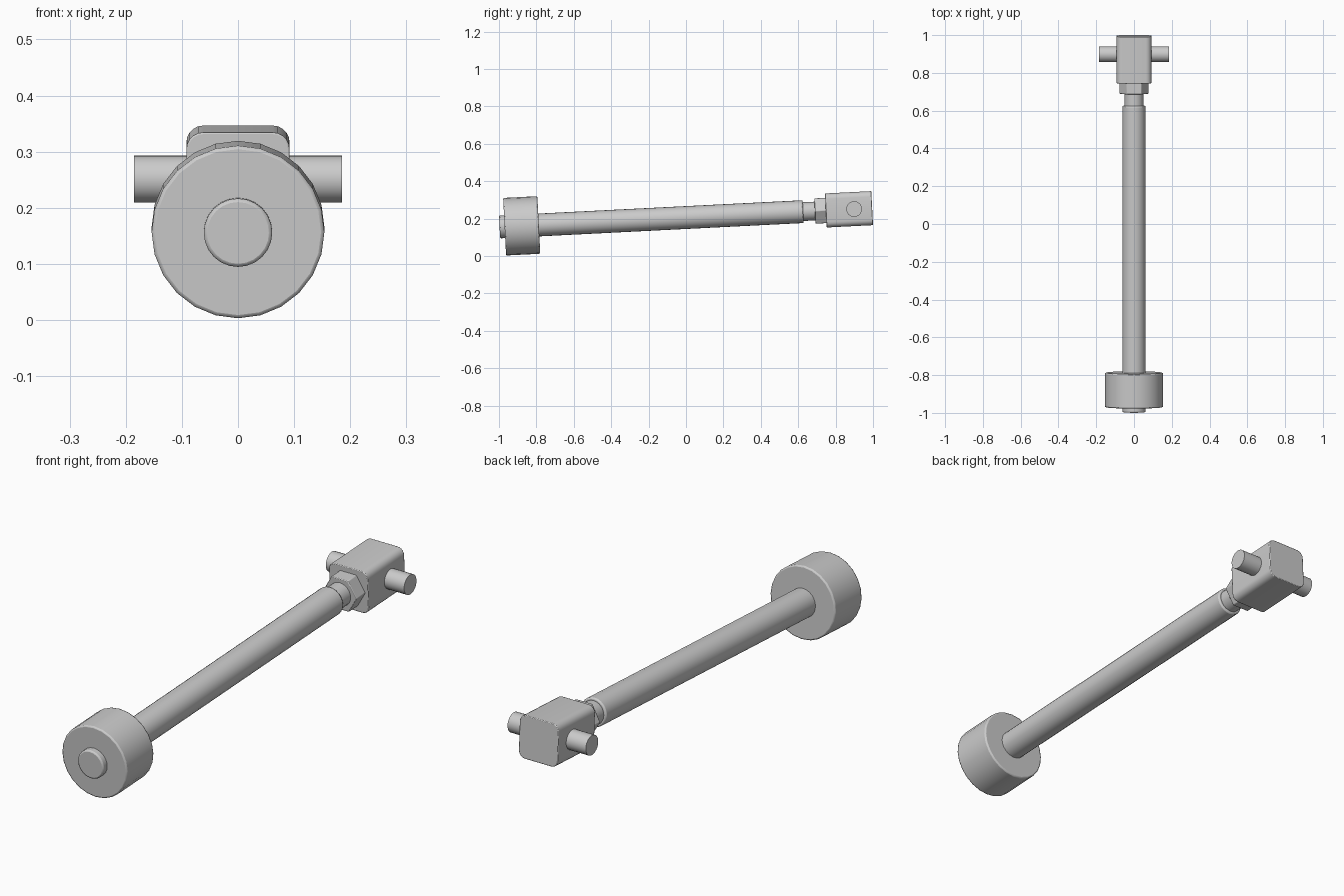
import bpy, bmesh, math
from mathutils import Matrix

if "Cube" in bpy.data.objects:
    bpy.data.objects.remove(bpy.data.objects["Cube"])

# Shaft frame: local z runs along the tilted shaft, local x stays world x
TILT = math.atan(0.0505)
FRAME = Matrix.Translation((0, 0, 0.2055)) @ Matrix.Rotation(TILT - math.pi / 2, 4, 'X')


def finish(name, bm, bevel=0.0, segments=2):
    bmesh.ops.recalc_face_normals(bm, faces=bm.faces)
    mesh = bpy.data.meshes.new(name)
    bm.to_mesh(mesh)
    bm.free()
    obj = bpy.data.objects.new(name, mesh)
    obj.matrix_world = FRAME
    bpy.context.collection.objects.link(obj)
    if bevel:
        mod = obj.modifiers.new("Bevel", 'BEVEL')
        mod.width, mod.segments = bevel, segments
        mod.limit_method, mod.angle_limit = 'ANGLE', math.radians(40)
    return obj


def cylinder(name, radius, start, end, sides=24, bevel=0.0, across=False):
    bm = bmesh.new()
    place = Matrix.Translation((0, 0, (start + end) / 2))
    if across:
        place = place @ Matrix.Rotation(math.pi / 2, 4, 'Y')
    length = radius_len if (radius_len := across) else end - start
    bmesh.ops.create_cone(bm, cap_ends=True, segments=sides, radius1=radius,
                          radius2=radius, depth=length, matrix=place)
    # Turn the hexagon so that two corners point sideways
    if sides == 6:
        bmesh.ops.rotate(bm, verts=bm.verts, matrix=Matrix.Rotation(math.pi / 2, 3, 'Z'))
    return finish(name, bm, bevel)


# Main rod, running through the round weight
cylinder("rod", 0.061, -0.998, 0.627, bevel=0.006)
cylinder("weight", 0.154, -0.971, -0.788, bevel=0.006)

# Thin neck and hexagonal lock nut
cylinder("neck", 0.05, 0.60, 0.76)
cylinder("lock_nut", 0.078, 0.69, 0.76, sides=6, bevel=0.003)

# End block with four rounded long edges
bm = bmesh.new()
bmesh.ops.create_cube(bm, size=1, matrix=Matrix.Translation((0, 0, 0.8725))
                      @ Matrix.Diagonal((0.184, 0.182, 0.248, 1)))
long_edges = [e for e in bm.edges if abs(e.verts[0].co.z - e.verts[1].co.z) > 0.1]
bmesh.ops.bevel(bm, geom=long_edges, offset=0.03, segments=5, profile=0.5, affect='EDGES')
finish("end_block", bm, 0.003)

# Cross pin through the block
cylinder("cross_pin", 0.042, 0.90, 0.90, across=0.37)

# Smooth round sides, sharp edges
bpy.ops.object.select_all(action='SELECT')
bpy.context.view_layer.objects.active = bpy.data.objects["rod"]
bpy.ops.object.shade_smooth_by_angle(angle=math.radians(30))
